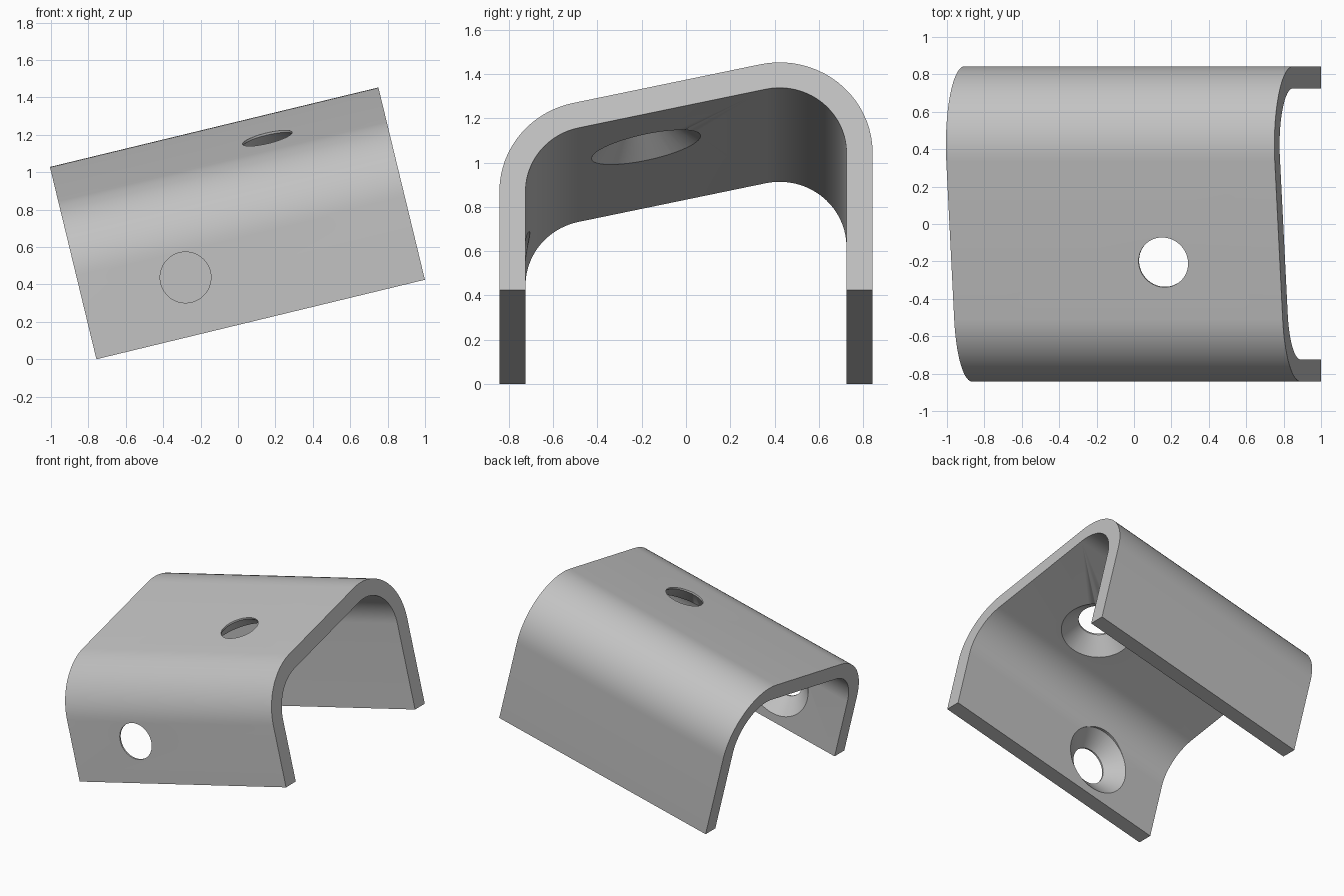
import bpy, bmesh
from math import sin, cos, tan, pi, radians
from mathutils import Vector, Matrix

if "Cube" in bpy.data.objects:
    bpy.data.objects.remove(bpy.data.objects["Cube"])

LENGTH, THICK = 1.807, 0.118
HALF, RADIUS = 0.843, 0.42            # half width, outer bend radius
SLOPE = radians(12)                   # slope of the top across the channel
TILT = radians(13.6)                  # tilt of the whole bracket
BACK_W = 0.638                        # height of the back bend centre
MID = HALF - RADIUS
FRONT_W = BACK_W - 2 * MID * tan(SLOPE)

steel = bpy.data.materials.new("light grey steel")
steel.use_nodes = True
grey = (0.54, 0.54, 0.54, 1)
steel.diffuse_color = grey
steel.node_tree.nodes["Principled BSDF"].inputs["Base Color"].default_value = grey


def make_object(name, bm):
    bmesh.ops.recalc_face_normals(bm, faces=bm.faces)
    mesh = bpy.data.meshes.new(name)
    bm.to_mesh(mesh)
    bm.free()
    mesh.materials.append(steel)
    obj = bpy.data.objects.new(name, mesh)
    bpy.context.collection.objects.link(obj)
    return obj


def channel_outline(offset, steps=20):
    """Bent channel line from front foot to back foot, inset by offset."""
    r = RADIUS - offset
    pts = [(offset - HALF, 0)]
    for cy, cw, start, end in ((-MID, FRONT_W, pi, pi / 2 + SLOPE),
                               (MID, BACK_W, pi / 2 + SLOPE, 0)):
        for i in range(steps + 1):
            a = start + (end - start) * i / steps
            pts.append((cy + r * cos(a), cw + r * sin(a)))
    pts.append((HALF - offset, 0))
    return pts


# Bent sheet: strip between the outer and inner lines, extruded along x
bm = bmesh.new()
outer, inner = [[bm.verts.new((0, y, w)) for y, w in channel_outline(t)]
                for t in (0, THICK)]
strip = [bm.faces.new((outer[i], outer[i + 1], inner[i + 1], inner[i]))
         for i in range(len(outer) - 1)]
extruded = bmesh.ops.extrude_face_region(bm, geom=strip, use_keep_orig=True)["geom"]
bmesh.ops.translate(bm, vec=(LENGTH, 0, 0),
                    verts=[e for e in extruded if isinstance(e, bmesh.types.BMVert)])
bracket = make_object("bent_bracket", bm)


def countersink_cutter(name, centre, normal, sides=64):
    """Round hole from outside that widens into a cone on the inner face."""
    profile = ((0.136, 0.06), (0.136, -0.012), (0.252, -THICK), (0.252, -0.25))
    turn = Vector(normal).to_track_quat('Z', 'Y').to_matrix().to_4x4()
    place = Matrix.Translation(centre) @ turn
    bm = bmesh.new()
    rings = [[bm.verts.new(place @ Vector((r * cos(2 * pi * i / sides),
                                           r * sin(2 * pi * i / sides), h)))
              for i in range(sides)] for r, h in profile]
    for a, b in zip(rings, rings[1:]):
        for i in range(sides):
            j = (i + 1) % sides
            bm.faces.new((a[i], a[j], b[j], b[i]))
    bm.faces.new(rings[0])
    bm.faces.new(rings[-1])
    cutter = make_object(name, bm)
    cutter.hide_render = True
    return cutter


# Countersunk screw holes in the front wall and the sloping top
hole_y = -0.205
top_w = BACK_W + RADIUS / cos(SLOPE) + (hole_y - MID) * tan(SLOPE)
cutters = [
    countersink_cutter("front_hole_cutter", (0.566, -HALF, 0.313), (0, -1, 0)),
    countersink_cutter("top_hole_cutter", (1.166, hole_y, top_w),
                       (0, -sin(SLOPE), cos(SLOPE))),
]
for cutter in cutters:
    mod = bracket.modifiers.new(cutter.name, 'BOOLEAN')
    mod.operation = 'DIFFERENCE'
    mod.solver = 'EXACT'
    mod.object = cutter

# Bake the cuts, then remove the cutters
bpy.context.view_layer.update()
graph = bpy.context.evaluated_depsgraph_get()
mesh = bpy.data.meshes.new_from_object(bracket.evaluated_get(graph))
bracket.modifiers.clear()
bracket.data = mesh
for cutter in cutters:
    bpy.data.objects.remove(cutter)

# Tilt the bracket about its lower edge and smooth the bends
mesh.transform(Matrix.Translation((-0.757, 0, 0)) @ Matrix.Rotation(-TILT, 4, 'Y'))
bpy.ops.object.select_all(action='DESELECT')
bpy.context.view_layer.objects.active = bracket
bracket.select_set(True)
bpy.ops.object.shade_smooth_by_angle(angle=radians(25))
